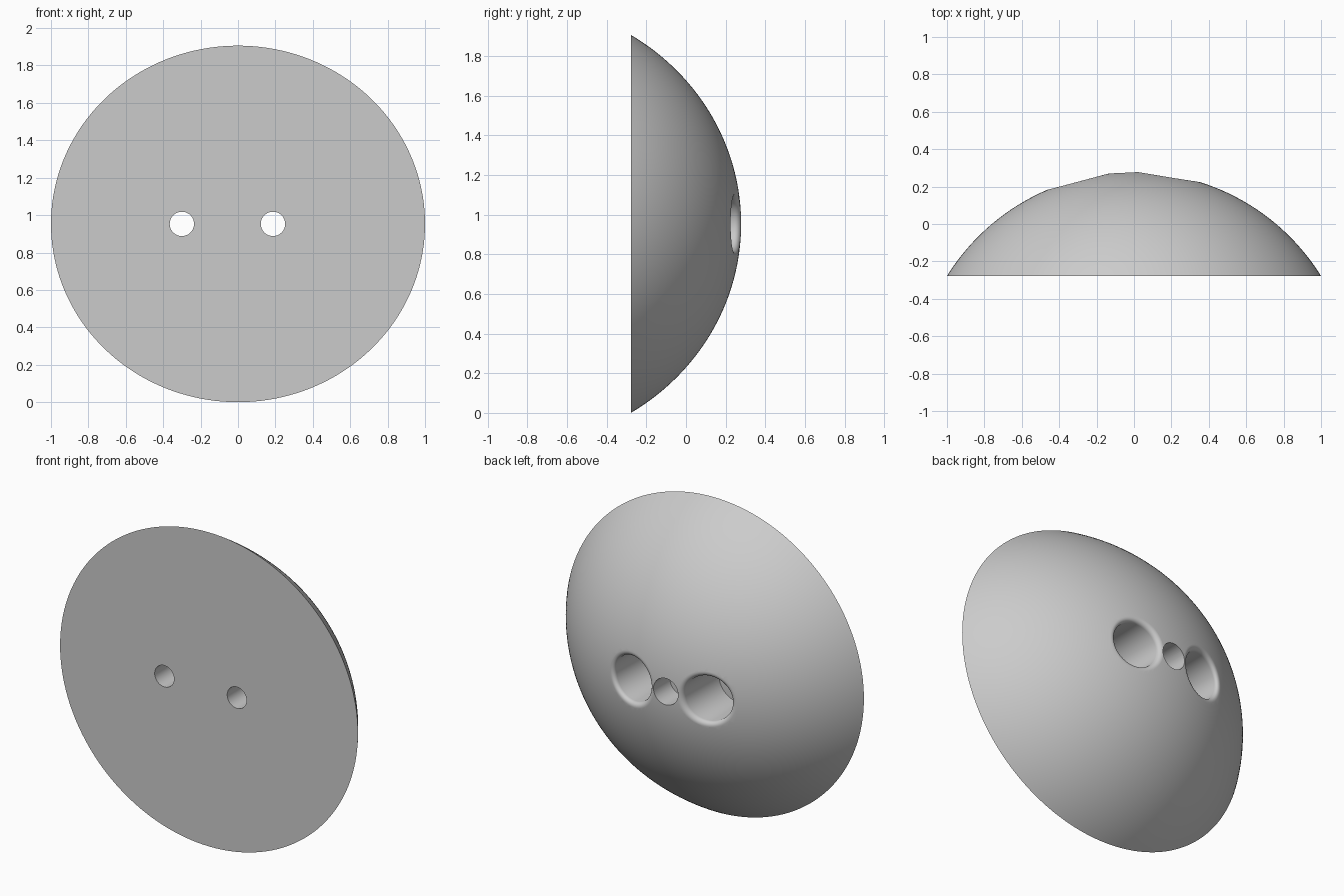
import bpy, bmesh
from math import sin, cos, pi, sqrt, asin

if "Cube" in bpy.data.objects:
    bpy.data.objects.remove(bpy.data.objects["Cube"])

HALF_DEPTH = 0.278
SQUASH = 0.953                      # rim height against rim width
R = (1 + (2 * HALF_DEPTH) ** 2) / (4 * HALF_DEPTH)
CENTRE_Y = HALF_DEPTH - R


def dome_y(x, z):
    """Depth of the curved surface at a point measured from the middle."""
    return CENTRE_Y + sqrt(R * R - x * x - (z / SQUASH) ** 2)


def loft(name, rings):
    """Closed solid skinned over a row of equal rings."""
    bm = bmesh.new()
    loops = [[bm.verts.new(p) for p in ring] for ring in rings]
    for a, b in zip(loops, loops[1:]):
        for i in range(len(a)):
            j = (i + 1) % len(a)
            bm.faces.new((a[i], a[j], b[j], b[i]))
    bm.faces.new(loops[0])
    bm.faces.new(loops[-1])
    bmesh.ops.recalc_face_normals(bm, faces=bm.faces)
    mesh = bpy.data.meshes.new(name)
    bm.to_mesh(mesh)
    bm.free()
    obj = bpy.data.objects.new(name, mesh)
    bpy.context.collection.objects.link(obj)
    return obj


def circle(radius, cx, y, follow=False, count=64, squash=1):
    """Ring about the y axis; with follow, y is an offset from the dome."""
    ring = []
    for i in range(count):
        t = 2 * pi * i / count
        x, z = cx + radius * cos(t), radius * sin(t) * squash
        ring.append((x, dome_y(x, z) + y if follow else y, z + SQUASH))
    return ring


# Domed body with a flat front
rim_angle, steps = asin(1 / R), 40
body = loft("domed_body", [
    circle(R * sin(a), 0, CENTRE_Y + R * cos(a), count=160, squash=SQUASH)
    for a in (rim_angle * (1 - k / (steps + 0.3)) for k in range(steps + 1))])

# Stepped screw holes with rounded mouths
PILOT, BORE, FILLET, FLOOR = 0.065, 0.137, 0.03, -0.08
cutters = []
for side, cx in (("right", -0.3), ("left", 0.187)):
    rings = [circle(PILOT, cx, -0.4), circle(PILOT, cx, FLOOR), circle(BORE, cx, FLOOR)]
    for k in range(7):
        a = pi / 2 * k / 6
        rings.append(circle(BORE + FILLET * (1 - cos(a)), cx,
                            -FILLET * (1 - sin(a)), follow=True))
    rings.append(circle(BORE + FILLET, cx, 0.1, follow=True))
    cutters.append(loft(side + "_hole_cutter", rings))

# Blind pocket between them
cutters.append(loft("pocket_cutter", [circle(0.08, -0.056, 0.12), circle(0.08, -0.056, 0.4)]))

bpy.context.view_layer.objects.active = body
for cutter in cutters:
    cutter.hide_render = True
    mod = body.modifiers.new("cut", "BOOLEAN")
    mod.operation = "DIFFERENCE"
    mod.solver = "EXACT"
    mod.object = cutter
    bpy.ops.object.modifier_apply(modifier=mod.name)
    bpy.data.objects.remove(cutter)

# Plain grey finish
grey = bpy.data.materials.new("light_grey")
grey.use_nodes = True
colour = (0.6, 0.6, 0.6, 1)
grey.diffuse_color = colour
grey.node_tree.nodes["Principled BSDF"].inputs["Base Color"].default_value = colour
body.data.materials.clear()
body.data.materials.append(grey)

bpy.ops.object.select_all(action="DESELECT")
body.select_set(True)
bpy.ops.object.shade_smooth_by_angle(angle=pi / 6)
